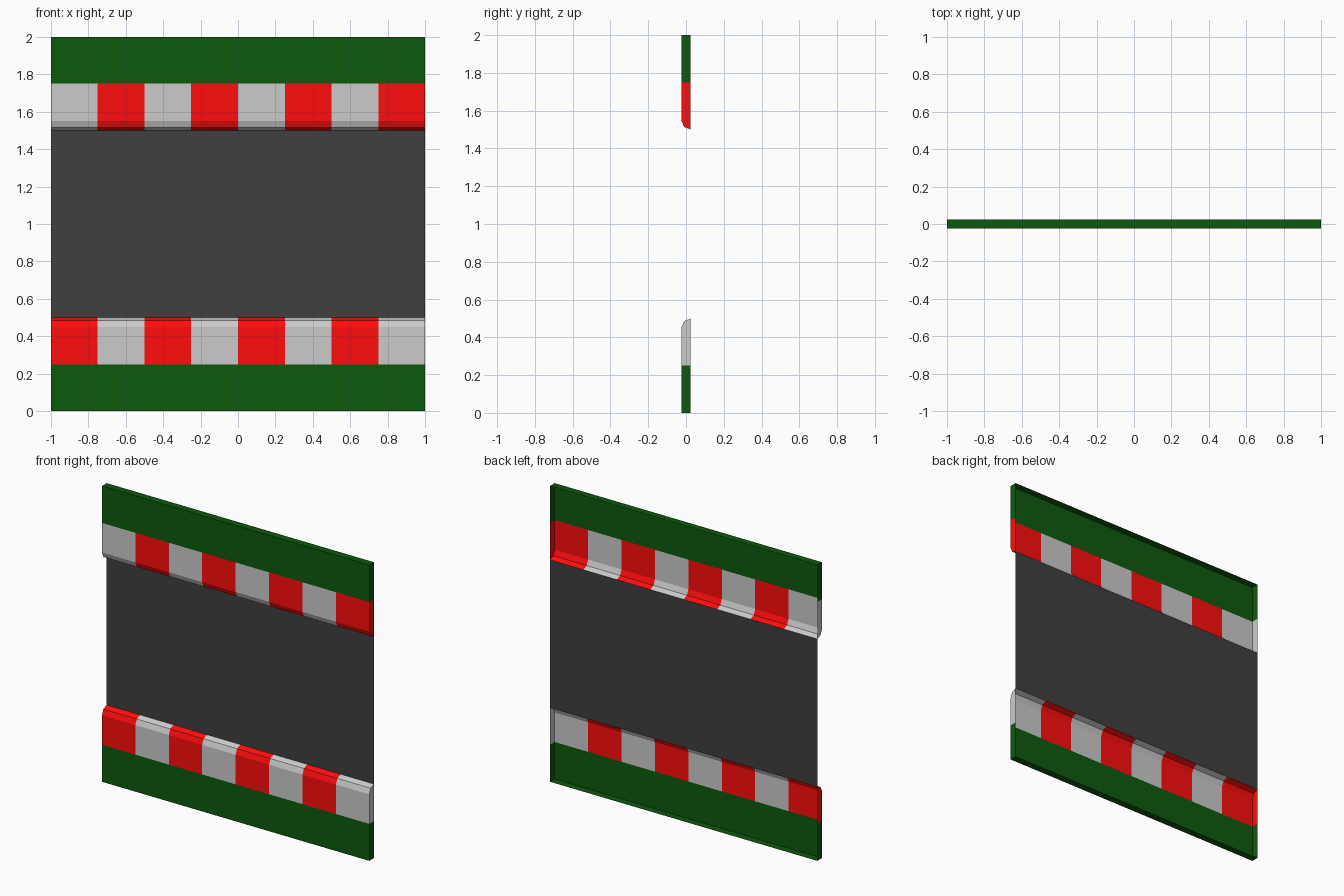
import bpy, bmesh
from math import sin, cos, pi
from mathutils import Matrix

if "Cube" in bpy.data.objects:
    bpy.data.objects.remove(bpy.data.objects["Cube"])

T = 0.025      # half thickness
HALF_TURN = (Matrix.Translation((0, 0, 1)) @ Matrix.Rotation(pi, 4, 'Y')
             @ Matrix.Translation((0, 0, -1)))


def material(name, rgb):
    m = bpy.data.materials.new(name)
    m.diffuse_color = (*rgb, 1)
    m.use_nodes = True
    m.node_tree.nodes["Principled BSDF"].inputs["Base Color"].default_value = m.diffuse_color
    return m


green = material("grass_green", (0.004, 0.1, 0.004))
red = material("kerb_red", (1.0, 0.004, 0.004))
pale = material("kerb_pale", (0.8, 0.8, 0.8))
asphalt = material("asphalt", (0.05, 0.05, 0.05))


def strip(name, profile, mats, count=1, caps=True, turned=False):
    """Run an open (y, z) profile along x in coloured sections, back left open."""
    bm = bmesh.new()
    rows = [[bm.verts.new((-1 + 2 * i / count, y, z)) for y, z in profile]
            for i in range(count + 1)]
    for i, (a, b) in enumerate(zip(rows, rows[1:])):
        for j in range(len(profile) - 1):
            f = bm.faces.new((a[j], b[j], b[j + 1], a[j + 1]))
            f.material_index = i % len(mats)
    if caps:
        for row, flip, idx in ((rows[0], False, 0), (rows[-1], True, (count - 1) % len(mats))):
            ring = list(row)
            # back corner closes the end when the profile starts on the front
            if profile[0][0] < 0:
                ring.insert(0, bm.verts.new((row[0].co.x, T, profile[0][1])))
            if profile[-1][0] < 0:
                ring.append(bm.verts.new((row[0].co.x, T, profile[-1][1])))
            f = bm.faces.new(ring[::-1] if flip else ring)
            f.material_index = idx
    if turned:
        bm.transform(HALF_TURN)
    me = bpy.data.meshes.new(name)
    bm.to_mesh(me)
    bm.free()
    for m in mats:
        me.materials.append(m)
    ob = bpy.data.objects.new(name, me)
    bpy.context.collection.objects.link(ob)
    return ob


# Cross-sections
grass = [(T, 0), (-T, 0), (-T, 0.25)]
kerb = [(-T, 0.25)] + [(T - 0.05 * cos(a), 0.45 + 0.05 * sin(a))
                       for a in (0, pi / 4, pi / 2)]

# Grass verge and striped kerb on each side; the upper pair is a half turn
for side, turned in (("lower", False), ("upper", True)):
    strip(side + "_grass", grass, [green], turned=turned)
    strip(side + "_kerb", kerb, [red, pale], count=8, turned=turned)

# Road surface, a single sheet at the back
strip("road", [(T, 0.5), (T, 1.5)], [asphalt], caps=False)
